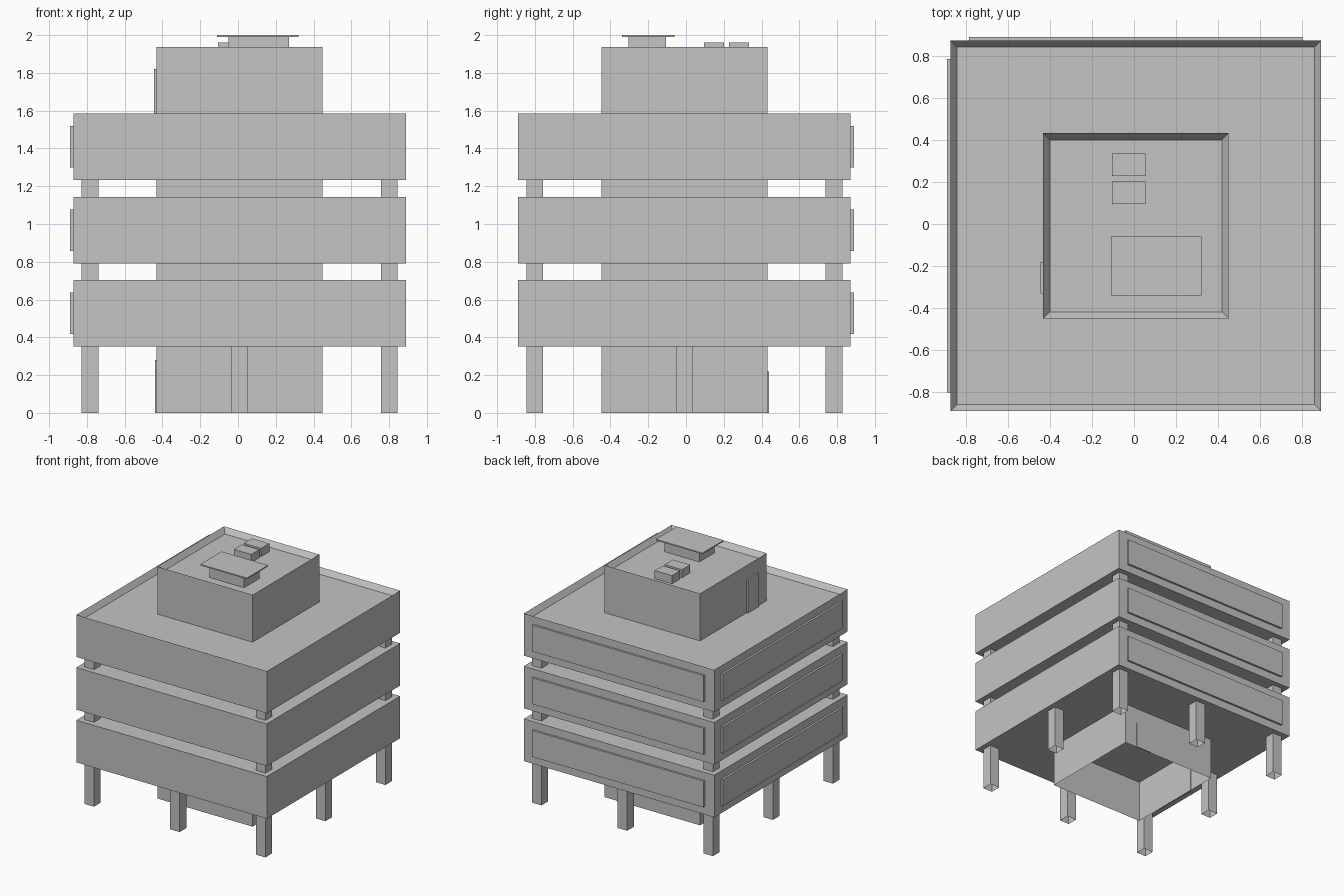
import bpy
import bmesh

if "Cube" in bpy.data.objects:
    bpy.data.objects.remove(bpy.data.objects["Cube"], do_unlink=True)

grey = bpy.data.materials.new("concrete_grey")
grey.use_nodes = True
GREY = (0.55, 0.55, 0.55, 1)
grey.diffuse_color = GREY
grey.node_tree.nodes["Principled BSDF"].inputs["Base Color"].default_value = GREY

U = 0.22                     # building module
CX, CY = 0.0085, -0.0085     # plan centre
HALF, CORE = 4 * U, 2 * U    # half widths of floors and core
STOREY, GAP, WALL = 1.6 * U, 0.4 * U, 0.2 * U
PLATE = 0.017


def box(name, x, y, z, tray=False, open_bottom=False):
    """Box from (min, max) ranges, with optional sunk top or missing underside."""
    bm = bmesh.new()
    bmesh.ops.create_cube(bm, size=1)
    for v in bm.verts:
        for i, (lo, hi) in enumerate((x, y, z)):
            v.co[i] = lo if v.co[i] < 0 else hi
    bm.normal_update()
    top = [f for f in bm.faces if f.normal.z > 0.5]
    bottom = [f for f in bm.faces if f.normal.z < -0.5]
    if tray:
        ring = bmesh.ops.inset_individual(bm, faces=top, thickness=WALL)
        bmesh.ops.translate(bm, verts=top[0].verts, vec=(0, 0, -WALL))
    if open_bottom:
        bmesh.ops.delete(bm, geom=bottom, context='FACES')
    mesh = bpy.data.meshes.new(name)
    bm.to_mesh(mesh)
    bm.free()
    mesh.materials.append(grey)
    obj = bpy.data.objects.new(name, mesh)
    bpy.context.collection.objects.link(obj)
    return obj


def around(centre, half):
    return (centre - half, centre + half)


# Ground storey: hollow core and a ring of eight columns
box("ground_core", around(CX, CORE), around(CY, CORE), (0, STOREY), open_bottom=True)
OUT = HALF - WALL - U / 5
for i in (-1, 0, 1):
    for j in (-1, 0, 1):
        if i or j:
            box("ground_column", around(CX + i * OUT, U / 5), around(CY + j * OUT, U / 5),
                (0, STOREY), open_bottom=True)

# Three floor blocks with raised panels on the back and one side
for level in range(3):
    z = STOREY + level * (STOREY + GAP)
    top = z + STOREY
    box("floor_block", around(CX, HALF), around(CY, HALF), (z, top), tray=level == 2)
    band = around(z + STOREY / 2, U / 2)
    box("back_panel", around(CX, 0.9 * HALF), (CY + HALF, CY + HALF + PLATE), band)
    box("side_panel", (CX - HALF - PLATE, CX - HALF), around(CY, 0.9 * HALF), band)
    # Core and corner columns in the open gap above
    if level < 2:
        box("gap_core", around(CX, CORE), around(CY, CORE), (top, top + GAP))
        for i in (-1, 1):
            for j in (-1, 1):
                box("gap_column", around(CX + i * OUT, U / 5),
                    around(CY + j * OUT, U / 5), (top, top + GAP))

# Rooftop house with its own parapet
ROOF = 4 * STOREY + 2 * GAP
DECK = ROOF - WALL
HOUSE = ROOF + STOREY
box("roof_house", around(CX, CORE), around(CY, CORE), (DECK, HOUSE), tray=True)
box("roof_door", (CX - CORE - 0.013, CX - CORE), (-0.33, -0.18), (DECK, 1.82))

# Rooftop equipment
base = HOUSE - WALL
box("vent_housing", (-0.05, 0.27), (-0.305, -0.105), (base, 1.99))
box("vent_cover", (-0.11, 0.32), (-0.34, -0.06), (1.99, 2.0))
for y in (0.095, 0.227):
    box("roof_unit", (-0.105, 0.055), (y, y + 0.107), (base, 1.96))

# Ground doors: double entrance on the side, single door at the back
side = CX - CORE
for y in (-0.2, -0.005):
    box("entrance_leaf", (side - 0.007, side + 0.002), (y, y + 0.19), (0, 0.28))
back = CY + CORE
box("back_door", (0.2, 0.335), (back - 0.002, back + 0.007), (0, 0.22))
